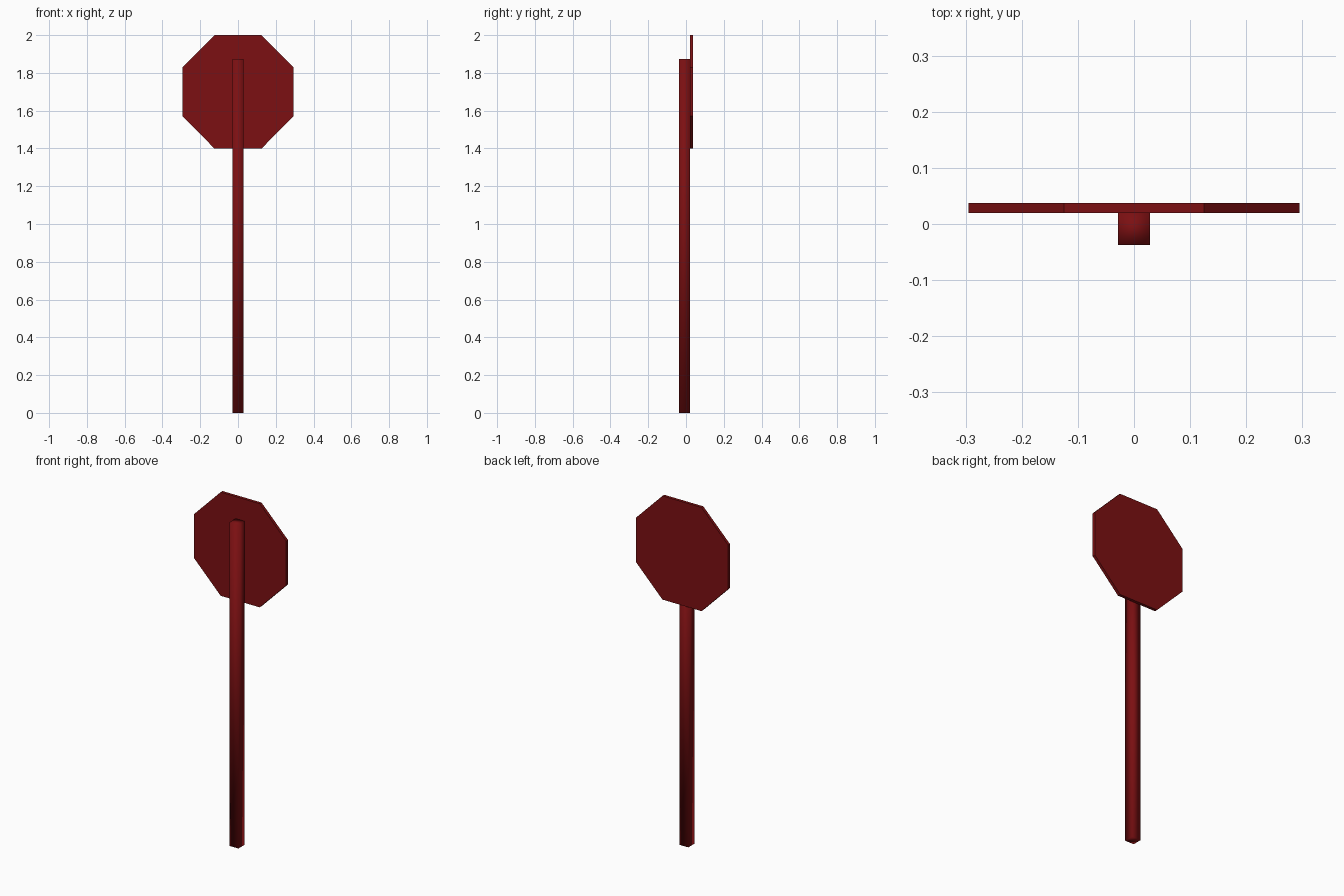
import bpy, bmesh

if "Cube" in bpy.data.objects:
    bpy.data.objects.remove(bpy.data.objects["Cube"])

red = bpy.data.materials.new("dark_red")
red.diffuse_color = (0.2, 0.005, 0.006, 1)
red.use_nodes = True
red.node_tree.nodes["Principled BSDF"].inputs["Base Color"].default_value = red.diffuse_color


def prism(name, profile, y0, y1, smooth=False):
    """Extrude an x-z outline along y."""
    bm = bmesh.new()
    face = bm.faces.new([bm.verts.new((x, y0, z)) for x, z in profile])
    ext = bmesh.ops.extrude_face_region(bm, geom=[face], use_keep_orig=True)
    moved = [v for v in ext["geom"] if isinstance(v, bmesh.types.BMVert)]
    bmesh.ops.translate(bm, verts=moved, vec=(0, y1 - y0, 0))
    bmesh.ops.recalc_face_normals(bm, faces=bm.faces)
    for f in bm.faces:
        f.smooth = smooth
    mesh = bpy.data.meshes.new(name)
    bm.to_mesh(mesh)
    bm.free()
    mesh.materials.append(red)
    obj = bpy.data.objects.new(name, mesh)
    bpy.context.collection.objects.link(obj)
    return obj


# Square post with soft shading
W, H = 0.0285, 1.873
prism("post", [(-W, 0), (W, 0), (W, H), (-W, H)], -0.037, 0.02, smooth=True)

# Flat octagonal sign plate behind the post
half = [(0.125, 1.40), (0.295, 1.572), (0.295, 1.828), (0.125, 2.0)]
prism("sign_plate", half + [(-x, z) for x, z in reversed(half)], 0.02, 0.037)
